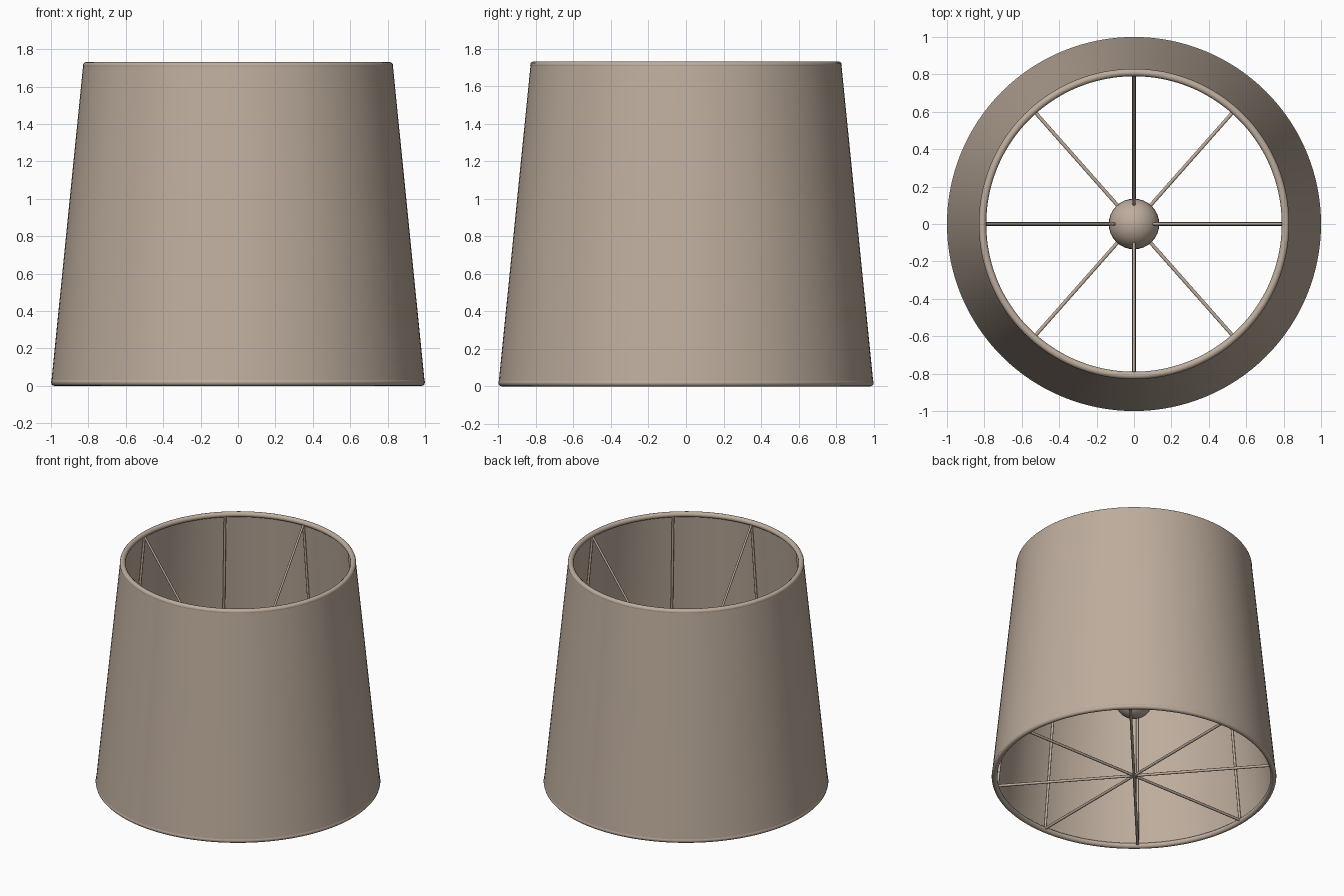
import bpy, bmesh
from math import sin, cos, pi, radians
from mathutils import Vector

cube = bpy.data.objects.get("Cube")
if cube:
    bpy.data.objects.remove(cube, do_unlink=True)

# One linen colour for fabric and frame
linen = bpy.data.materials.new("warm_linen")
linen.use_nodes = True
colour = (0.51, 0.415, 0.335, 1)
linen.diffuse_color = colour
bsdf = linen.node_tree.nodes["Principled BSDF"]
bsdf.inputs["Base Color"].default_value = colour
bsdf.inputs["Roughness"].default_value = 0.8


def finish(name, bm):
    bmesh.ops.recalc_face_normals(bm, faces=bm.faces)
    mesh = bpy.data.meshes.new(name)
    bm.to_mesh(mesh)
    bm.free()
    mesh.materials.append(linen)
    obj = bpy.data.objects.new(name, mesh)
    bpy.context.collection.objects.link(obj)
    bpy.ops.object.select_all(action="DESELECT")
    obj.select_set(True)
    bpy.context.view_layer.objects.active = obj
    bpy.ops.object.shade_smooth_by_angle(angle=radians(40))
    return obj


def lathe(name, profile, steps=128):
    """Spin a closed (radius, height) outline around z."""
    bm = bmesh.new()
    rings = [[bm.verts.new((r * cos(2 * pi * i / steps), r * sin(2 * pi * i / steps), z))
              for r, z in profile] for i in range(steps)]
    n = len(profile)
    for i in range(steps):
        a, b = rings[i], rings[(i + 1) % steps]
        for j in range(n):
            k = (j + 1) % n
            bm.faces.new((a[j], b[j], b[k], a[k]))
    return finish(name, bm)


def rod(name, start, end, radius):
    """Round wire between two points."""
    start, end = Vector(start), Vector(end)
    axis = end - start
    bm = bmesh.new()
    bmesh.ops.create_cone(bm, cap_ends=True, segments=10, radius1=radius,
                          radius2=radius, depth=axis.length)
    turn = axis.to_track_quat("Z", "Y").to_matrix()
    bmesh.ops.rotate(bm, verts=bm.verts, matrix=turn)
    bmesh.ops.translate(bm, verts=bm.verts, vec=(start + end) / 2)
    return finish(name, bm)


def polar(r, angle, z):
    return (r * cos(angle), r * sin(angle), z)


# Tapered fabric wall
lathe("shade_wall", [(0.998, 0.02), (0.828, 1.715), (0.812, 1.715), (0.982, 0.02)])

# Rolled rims at the top and bottom edges
for name, radius, height, size in (("bottom_rim", 0.98, 0.02, 0.02),
                                   ("top_rim", 0.81, 1.712, 0.02)):
    lathe(name, [(radius + size * cos(2 * pi * k / 12), height + size * sin(2 * pi * k / 12))
                 for k in range(12)])

# Wire frame: a floor spoke and a wall rib in each of eight directions
for i, degrees in enumerate((0, 48.5, 90, 131.5, 180, 228.5, 270, 311.5)):
    a = radians(degrees)
    rod(f"floor_spoke_{i + 1}", (0, 0, 0.025), polar(0.97, a, 0.025), 0.01)
    rod(f"wall_rib_{i + 1}", polar(0.97, a, 0.025), polar(0.802, a, 1.7), 0.009)
    # Sloping stays hold the centre ball
    if i % 2 == 0:
        rod(f"ball_stay_{i // 2 + 1}", polar(0.8, a, 1.7), (0, 0, 0.58), 0.008)

# Centre ball
bm = bmesh.new()
bmesh.ops.create_uvsphere(bm, u_segments=32, v_segments=16, radius=0.135)
bmesh.ops.translate(bm, verts=bm.verts, vec=(0, 0, 0.64))
finish("centre_ball", bm)
